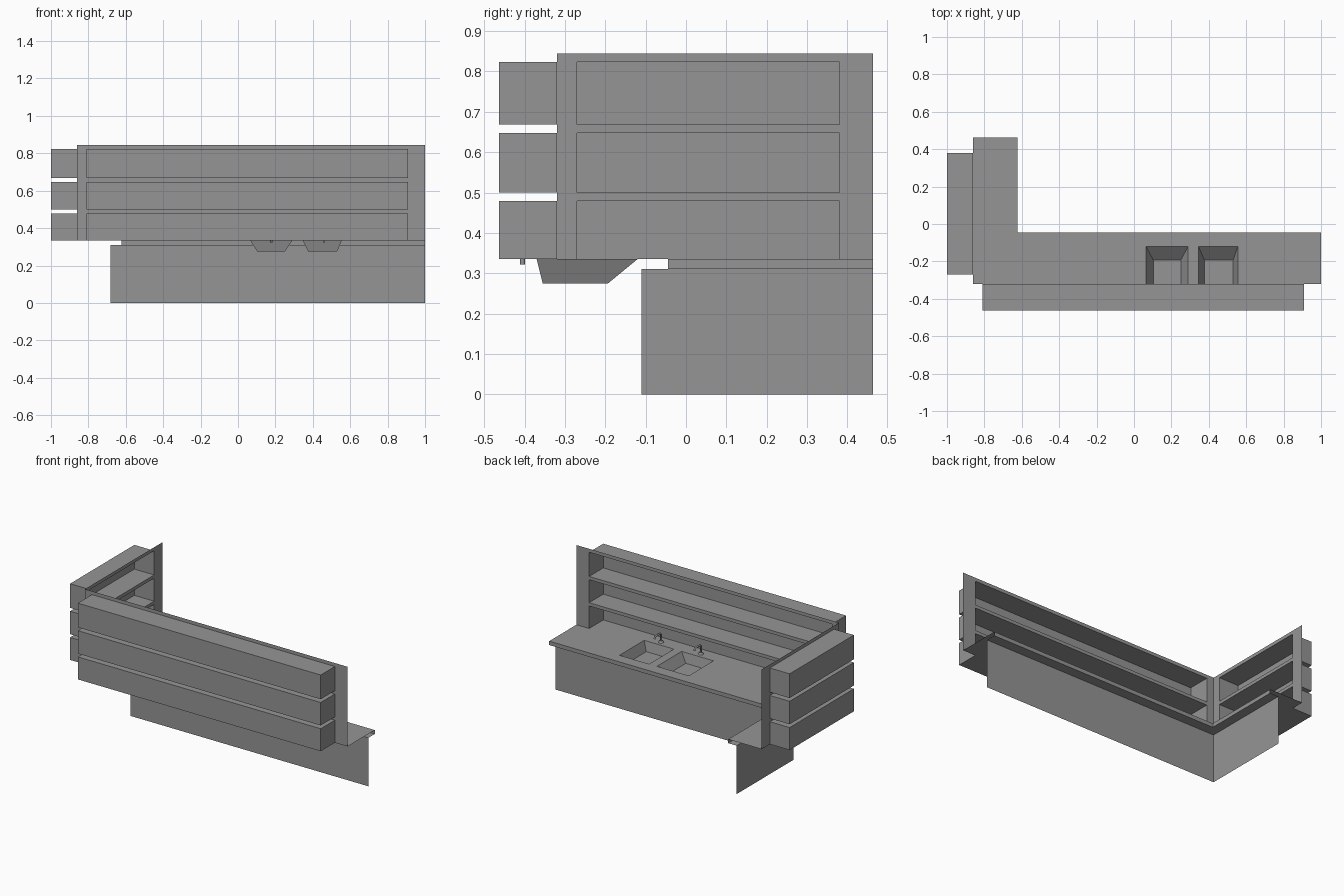
import bpy, bmesh
from mathutils import Vector

if "Cube" in bpy.data.objects:
    bpy.data.objects.remove(bpy.data.objects["Cube"])

GREY = (0.3, 0.3, 0.3, 1)
mat = bpy.data.materials.new("plain grey")
mat.use_nodes = True
mat.diffuse_color = GREY
mat.node_tree.nodes["Principled BSDF"].inputs["Base Color"].default_value = GREY

# Main dimensions
TOP, LIP, HEIGHT = 0.335, 0.31, 0.845
LEFT, RIGHT, FRONT, BACK = -0.86, 1.0, -0.32, 0.463
LONG = (-0.81, 0.91)
SHORT = (-0.27, 0.38)
LONG_OUT, SHORT_OUT = -0.463, -1.0
LEVELS = [(TOP, 0.479), (0.5, 0.647), (0.668, 0.823)]
SINKS = [((0.065, 0.29), (0.103, 0.25)), ((0.345, 0.555), (0.376, 0.53))]
SINK_Y, SINK_FLOOR_Y, SINK_Z = (-0.37, -0.12), (-0.355, -0.193), 0.275


def finish(name, bm, recalc=False):
    bmesh.ops.remove_doubles(bm, verts=bm.verts, dist=0.0001)
    if recalc:
        bmesh.ops.recalc_face_normals(bm, faces=bm.faces)
    mesh = bpy.data.meshes.new(name)
    bm.to_mesh(mesh)
    bm.free()
    mesh.materials.append(mat)
    obj = bpy.data.objects.new(name, mesh)
    bpy.context.collection.objects.link(obj)
    return obj


def quad(bm, *pts):
    return bm.faces.new([bm.verts.new(p) for p in pts])


def sheet(name, us, vs, keep, place):
    """Flat sheet cut on grid lines; cells rejected by keep become openings."""
    us, vs = sorted(set(us)), sorted(set(vs))
    bm = bmesh.new()
    for u0, u1 in zip(us, us[1:]):
        for v0, v1 in zip(vs, vs[1:]):
            if keep((u0 + u1) / 2, (v0 + v1) / 2):
                quad(bm, *[place(u, v) for u, v in
                           ((u0, v0), (u1, v0), (u1, v1), (u0, v1))])
    bmesh.ops.remove_doubles(bm, verts=bm.verts, dist=0.0001)
    bmesh.ops.dissolve_limit(bm, angle_limit=0.01, verts=bm.verts, edges=bm.edges)
    return finish(name, bm)


def inside(v, span):
    return span[0] < v < span[1]


# Upright walls with a row of openings per shelf
def wall(name, span, opening, place):
    zs = [TOP, HEIGHT] + [z for level in LEVELS for z in level]
    sheet(name, span + opening, zs,
          lambda u, z: not (inside(u, opening) and any(inside(z, l) for l in LEVELS)),
          place)


wall("long_wall", (LEFT, RIGHT), LONG, lambda u, z: (u, FRONT, z))
wall("short_wall", (FRONT, BACK), SHORT, lambda u, z: (LEFT, u, z))


# Shelf boxes, open towards the room
def shelf_box(name, span, inner, outer, level, place, floor):
    (a, b), (z0, z1) = span, level
    bm = bmesh.new()

    def add(*pts):
        quad(bm, *[place(*p) for p in pts])
    add((a, outer, z0), (b, outer, z0), (b, outer, z1), (a, outer, z1))
    add((a, inner, z1), (a, outer, z1), (b, outer, z1), (b, inner, z1))
    for u in span:
        add((u, inner, z0), (u, outer, z0), (u, outer, z1), (u, inner, z1))
    if floor:
        add((a, inner, z0), (a, outer, z0), (b, outer, z0), (b, inner, z0))
    finish(name, bm, True)


for i, level in enumerate(LEVELS):
    shelf_box(f"long_shelf_{i + 1}", LONG, FRONT, LONG_OUT, level,
              lambda u, d, z: (u, d, z), i > 0)
    shelf_box(f"short_shelf_{i + 1}", SHORT, LEFT, SHORT_OUT, level,
              lambda u, d, z: (d, u, z), i > 0)

# Worktop, running on into the lowest shelves, with sink openings
EDGE_X, EDGE_Y = -0.623, -0.045


def is_worktop(x, y):
    if inside(y, SINK_Y) and any(inside(x, rim) for rim, _ in SINKS):
        return False
    if x < LEFT:
        return inside(y, SHORT)
    if y < FRONT:
        return inside(x, LONG)
    return x < EDGE_X or y < EDGE_Y


xs = [SHORT_OUT, LEFT, EDGE_X, RIGHT, *LONG] + [x for rim, _ in SINKS for x in rim]
ys = [LONG_OUT, FRONT, EDGE_Y, BACK, *SHORT, *SINK_Y]
sheet("worktop", xs, ys, is_worktop, lambda x, y: (x, y, TOP))

# Worktop lip, its underside, and the base panels follow the same L path
BASE_X, BASE_Y = -0.683, -0.11


def l_path(x, y, z):
    return [Vector((RIGHT, y, z)), Vector((x, y, z)), Vector((x, BACK, z))]


def l_strip(name, rows):
    bm = bmesh.new()
    for lower, upper in zip(rows, rows[1:]):
        for i in range(2):
            quad(bm, lower[i], lower[i + 1], upper[i + 1], upper[i])
    finish(name, bm)


l_strip("worktop_lip", [l_path(BASE_X, BASE_Y, LIP), l_path(EDGE_X, EDGE_Y, LIP),
                        l_path(EDGE_X, EDGE_Y, TOP)])
l_strip("base_panels", [l_path(BASE_X, BASE_Y, 0), l_path(BASE_X, BASE_Y, LIP)])


# Tapered sink basins
def ring(xr, yr, z):
    return [(xr[0], yr[0], z), (xr[1], yr[0], z), (xr[1], yr[1], z), (xr[0], yr[1], z)]


for i, (rim, floor) in enumerate(SINKS):
    bm = bmesh.new()
    upper, lower = ring(rim, SINK_Y, TOP), ring(floor, SINK_FLOOR_Y, SINK_Z)
    quad(bm, *lower)
    for k in range(4):
        n = (k + 1) % 4
        quad(bm, upper[k], upper[n], lower[n], lower[k])
    finish(f"sink_{i + 1}", bm)

# Taps: bent tube spout on a flared foot
for i, x in enumerate((0.178, 0.46)):
    curve = bpy.data.curves.new(f"tap_spout_{i + 1}", "CURVE")
    curve.dimensions = "3D"
    curve.bevel_depth, curve.bevel_resolution = 0.006, 2
    curve.use_fill_caps = True
    path = curve.splines.new("POLY")
    points = [(-0.405, 0.322), (-0.405, 0.385), (-0.395, 0.395),
              (-0.345, 0.395), (-0.338, 0.38)]
    path.points.add(len(points) - 1)
    for p, (y, z) in zip(path.points, points):
        p.co = (x, y, z, 1)
    curve.materials.append(mat)
    bpy.context.collection.objects.link(bpy.data.objects.new(curve.name, curve))
    bpy.ops.mesh.primitive_cone_add(vertices=16, radius1=0.016, radius2=0.009,
                                    depth=0.012, location=(x, -0.405, TOP + 0.006))
    foot = bpy.context.object
    foot.name = f"tap_foot_{i + 1}"
    foot.data.materials.append(mat)
    bpy.ops.object.shade_smooth_by_angle()
